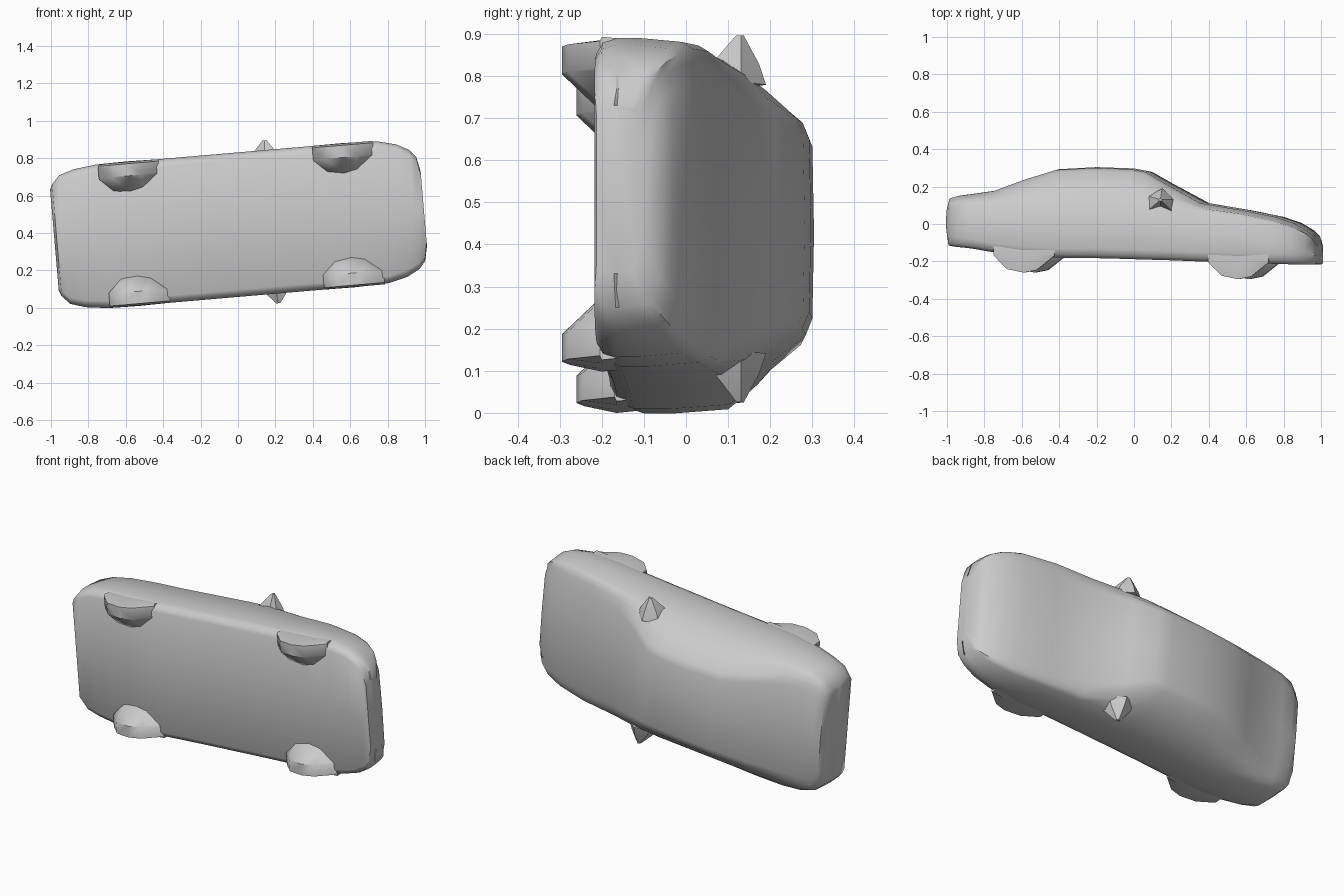
import bpy, bmesh, math
from mathutils import Matrix, Vector

if "Cube" in bpy.data.objects:
    bpy.data.objects.remove(bpy.data.objects["Cube"])

# The car lies on its side: length along x, roof toward +y, width along z
PLACE = Matrix.Translation((0, 0, 0.445)) @ Matrix.Rotation(math.radians(-4.9), 4, 'Y')

grey = bpy.data.materials.new("light_grey")
grey.diffuse_color = (0.6, 0.6, 0.6, 1)
grey.use_nodes = True
grey.node_tree.nodes["Principled BSDF"].inputs["Base Color"].default_value = grey.diffuse_color


def loft(name, rings, angle=40, flip=False):
    """Skin closed rings of (length, height, width) points and cap both ends."""
    bm = bmesh.new()
    s = -1 if flip else 1
    loops = [[bm.verts.new(PLACE @ Vector((u, y, w * s))) for u, y, w in r] for r in rings]
    n = len(rings[0])
    for a, b in zip(loops, loops[1:]):
        for i in range(n):
            j = (i + 1) % n
            bm.faces.new((a[i], a[j], b[j], b[i]))
    bm.faces.new(loops[0])
    bm.faces.new(loops[-1])
    bmesh.ops.recalc_face_normals(bm, faces=bm.faces)
    me = bpy.data.meshes.new(name)
    bm.to_mesh(me)
    bm.free()
    me.materials.append(grey)
    ob = bpy.data.objects.new(name, me)
    bpy.context.collection.objects.link(ob)
    bpy.ops.object.select_all(action='DESELECT')
    ob.select_set(True)
    bpy.context.view_layer.objects.active = ob
    bpy.ops.object.shade_smooth_by_angle(angle=math.radians(angle))
    return ob


def section(u, floor, top, belt, wide, roof):
    """Cross-section of the shell at one station."""
    half = [(floor, 0.0), (floor, wide * 0.90), (floor + 0.015, wide * 0.97),
            (floor + 0.05, wide), (floor * 0.5 + belt * 0.5, wide), (belt, wide * 0.975),
            (belt * 0.5 + top * 0.5, wide * 0.4 + roof * 0.6 + 0.01),
            (top - 0.02, roof), (top - 0.004, roof - 0.04), (top, 0.0)]
    ring = [(u, y, w) for y, w in half]
    return ring + [(u, y, -w) for y, w in half[-2:0:-1]]


# Body shell: station, floor, top, beltline, half width, roof half width
stations = [
    (-0.985, -0.04, 0.10, 0.04, 0.27, 0.22),
    (-0.972, -0.115, 0.14, 0.08, 0.30, 0.25),
    (-0.93, -0.122, 0.152, 0.09, 0.345, 0.29),
    (-0.85, -0.13, 0.163, 0.10, 0.37, 0.30),
    (-0.73, -0.15, 0.18, 0.10, 0.385, 0.30),
    (-0.57, -0.172, 0.24, 0.10, 0.388, 0.275),
    (-0.40, -0.18, 0.293, 0.10, 0.385, 0.25),
    (-0.20, -0.182, 0.304, 0.10, 0.385, 0.245),
    (0.00, -0.187, 0.297, 0.10, 0.385, 0.245),
    (0.08, -0.19, 0.282, 0.10, 0.385, 0.25),
    (0.20, -0.193, 0.213, 0.09, 0.385, 0.285),
    (0.38, -0.20, 0.115, 0.055, 0.385, 0.325),
    (0.60, -0.207, 0.078, 0.03, 0.387, 0.33),
    (0.78, -0.213, 0.042, -0.01, 0.38, 0.32),
    (0.88, -0.216, 0.008, -0.04, 0.355, 0.305),
    (0.945, -0.217, -0.03, -0.07, 0.32, 0.28),
    (0.98, -0.217, -0.06, -0.10, 0.28, 0.25),
    (0.997, -0.213, -0.10, -0.13, 0.20, 0.17),
]
loft("body_shell", [section(*s) for s in stations], angle=50)


def wheel(name, u0, base, depth, outer, flip):
    """Rounded wheel stump with a sloping inner face."""
    rings = []
    for du, f in [(-0.16, 0.05), (-0.09, 0.8), (0, 1), (0.07, 0.85), (0.165, 0.05)]:
        y, u = base - depth * f, u0 + du
        inner = 0.31 - 0.09 * f
        rings.append([(u, base + 0.1, outer - 0.01), (u, base, outer), (u, y, outer - 0.01),
                      (u, y, 0.31), (u, base, inner), (u, base + 0.1, inner)])
    loft(name, rings, 45, flip)


def mirror(name, flip):
    """Pointed door mirror."""
    base = [(0.08, 0.05), (0.10, 0.15), (0.18, 0.19), (0.25, 0.13), (0.26, 0.04), (0.17, 0.08)]
    rings = []
    for w, k in [(0.32, 1.0), (0.37, 0.72), (0.437, 0.12)]:
        rings.append([(0.18 + (u - 0.18) * k, 0.13 + (y - 0.13) * k, w) for u, y in base])
    loft(name, rings, 25, flip)


# Wheels and mirrors on both sides
for side, flip in (("left", False), ("right", True)):
    wheel("front_wheel_" + side, 0.59, -0.20, 0.095, 0.385, flip)
    wheel("rear_wheel_" + side, -0.56, -0.165, 0.095, 0.385, flip)
    mirror("door_mirror_" + side, flip)
